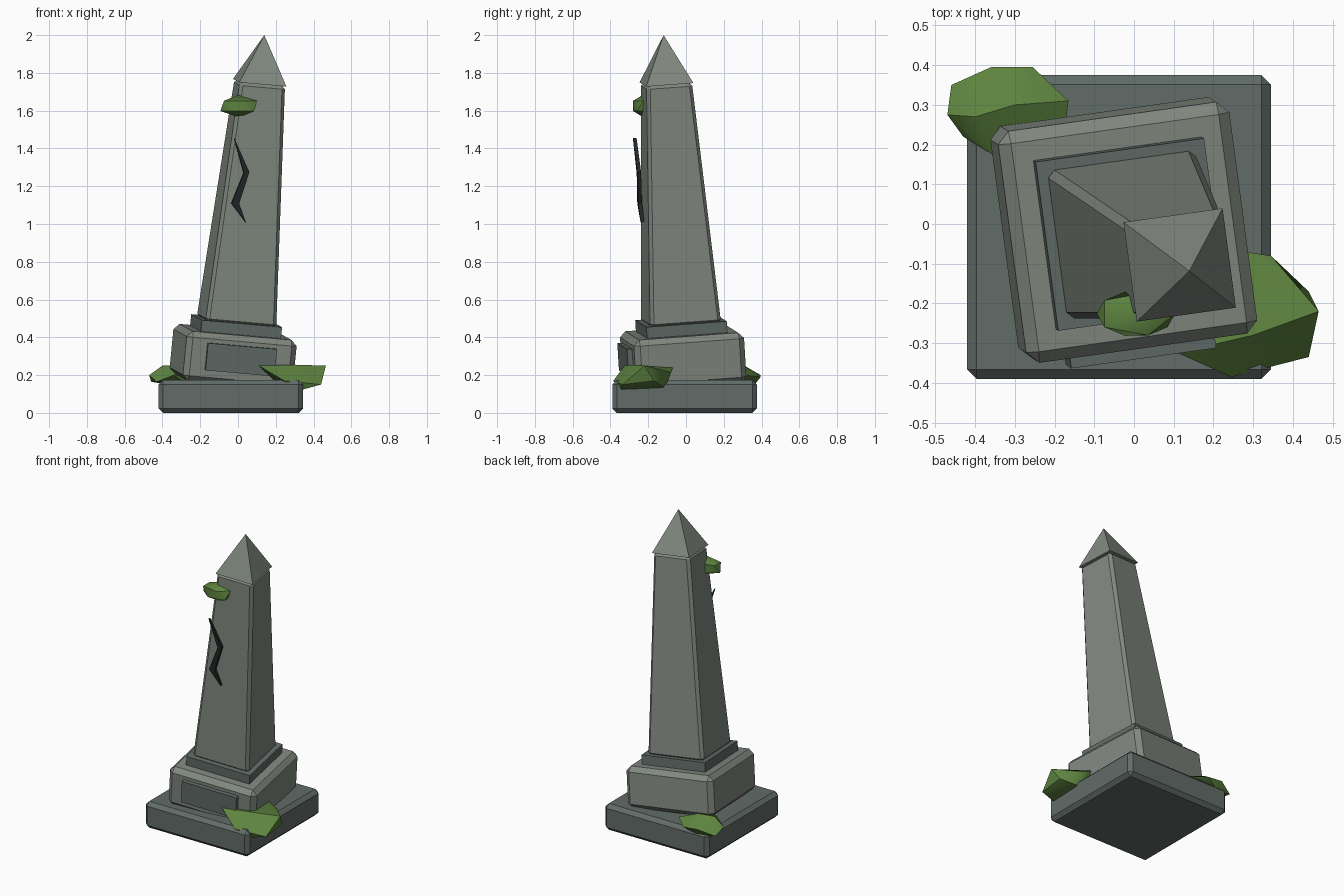
import bpy, bmesh
from math import radians
from mathutils import Matrix, Vector, Euler

if "Cube" in bpy.data.objects:
    bpy.data.objects.remove(bpy.data.objects["Cube"])


def material(name, rgb):
    m = bpy.data.materials.new(name)
    m.diffuse_color = (*rgb, 1)
    m.use_nodes = True
    m.node_tree.nodes["Principled BSDF"].inputs["Base Color"].default_value = m.diffuse_color
    return m


STONE = material("light_stone", (0.22, 0.25, 0.215))
DARK = material("dark_stone", (0.12, 0.15, 0.14))
BLACK = material("crack_black", (0.015, 0.02, 0.02))
MOSS = material("moss_green", (0.11, 0.23, 0.05))

# Leaning frame shared by everything above the base slab
LEAN = (Matrix.Translation((-0.0375, -0.0075, 0.175))
        @ Euler((radians(4.2), radians(5), radians(8))).to_matrix().to_4x4())


def finish(name, bm, mat, matrix=Matrix(), bevel=0):
    bmesh.ops.recalc_face_normals(bm, faces=bm.faces)
    mesh = bpy.data.meshes.new(name)
    bm.to_mesh(mesh)
    bm.free()
    mesh.materials.append(mat)
    ob = bpy.data.objects.new(name, mesh)
    bpy.context.collection.objects.link(ob)
    ob.matrix_world = matrix
    if bevel:
        mod = ob.modifiers.new("chamfer", 'BEVEL')
        mod.width, mod.segments = bevel, 1
        mod.limit_method = 'ANGLE'
    return ob


def block(name, w, d, z0, z1, mat, matrix=LEAN, bevel=0, taper=1, at=(0, 0)):
    bm = bmesh.new()
    bmesh.ops.create_cube(bm, size=1)
    for v in bm.verts:
        k = taper if v.co.z > 0 else 1
        v.co = (v.co.x * w * k + at[0], v.co.y * d * k + at[1],
                z1 if v.co.z > 0 else z0)
    return finish(name, bm, mat, matrix, bevel)


def smooth(ob):
    bpy.ops.object.select_all(action='DESELECT')
    ob.select_set(True)
    bpy.context.view_layer.objects.active = ob
    bpy.ops.object.shade_smooth_by_angle(angle=radians(40))


def moss_clump(name, points):
    bm = bmesh.new()
    for p in points:
        bm.verts.new(p)
    res = bmesh.ops.convex_hull(bm, input=bm.verts)
    loose = [v for v in bm.verts if not v.link_faces]
    bmesh.ops.delete(bm, geom=loose, context='VERTS')
    smooth(finish(name, bm, MOSS))


# Upright base slab
block("base_slab", 0.765, 0.765, 0, 0.175, DARK,
      Matrix.Translation((-0.0375, -0.0075, 0)), 0.024)

# Leaning plinth, front panel, collar and tapered shaft
block("plinth", 0.59, 0.59, -0.01, 0.255, STONE, bevel=0.03)
block("front_panel", 0.37, 0.05, 0.058, 0.203, DARK, at=(0, -0.297))
block("collar", 0.43, 0.43, 0.25, 0.315, DARK)
block("shaft", 0.38, 0.38, 0.305, 1.585, STONE, bevel=0.018, taper=0.64)

# Pyramid cap
bm = bmesh.new()
bmesh.ops.create_cone(bm, cap_ends=True, segments=4, radius1=0.253 / 2 ** 0.5,
                      radius2=0, depth=0.254)
bmesh.ops.rotate(bm, verts=bm.verts, matrix=Matrix.Rotation(radians(45), 3, 'Z'))
bmesh.ops.translate(bm, verts=bm.verts, vec=(0, 0, 1.583 + 0.127))
finish("pyramid_cap", bm, STONE, LEAN)

# Zigzag crack: thin extruded outline on the front of the shaft
bm = bmesh.new()
outline = [(-0.132, 1.29), (-0.034, 1.117), (-0.072, 0.947),
           (-0.027, 0.85), (-0.112, 0.943), (-0.0625, 1.109)]
face = bm.faces.new([bm.verts.new((x, -0.18, z)) for x, z in outline])
ext = bmesh.ops.extrude_face_region(bm, geom=[face], use_keep_orig=True)
bmesh.ops.translate(bm, vec=(0, 0.02, 0),
                    verts=[g for g in ext["geom"] if isinstance(g, bmesh.types.BMVert)])
finish("crack", bm, BLACK, LEAN)

# Moss clumps on two base corners
moss_clump("moss_front_right", [
    (0.11, -0.325, 0.25), (0.28, -0.07, 0.24), (0.345, -0.08, 0.215),
    (0.465, -0.22, 0.25), (0.30, -0.28, 0.255), (0.44, -0.335, 0.15),
    (0.245, -0.385, 0.17), (0.33, -0.345, 0.12), (0.33, -0.11, 0.13),
    (0.44, -0.17, 0.17), (0.20, -0.30, 0.165), (0.20, -0.15, 0.165)])
moss_clump("moss_back_left", [
    (-0.47, 0.275, 0.20), (-0.46, 0.35, 0.165), (-0.43, 0.22, 0.165),
    (-0.36, 0.395, 0.20), (-0.255, 0.395, 0.19), (-0.165, 0.31, 0.20),
    (-0.17, 0.27, 0.19), (-0.34, 0.165, 0.20), (-0.40, 0.27, 0.25),
    (-0.30, 0.30, 0.255), (-0.35, 0.36, 0.145), (-0.27, 0.22, 0.15)])

# Small moss tuft near the top of the shaft
bm = bmesh.new()
bmesh.ops.create_icosphere(bm, subdivisions=1, radius=1)
bmesh.ops.scale(bm, vec=(0.11, 0.064, 0.06), verts=bm.verts)
smooth(finish("moss_top", bm, MOSS, Matrix.Translation((0.005, -0.226, 1.625))))
